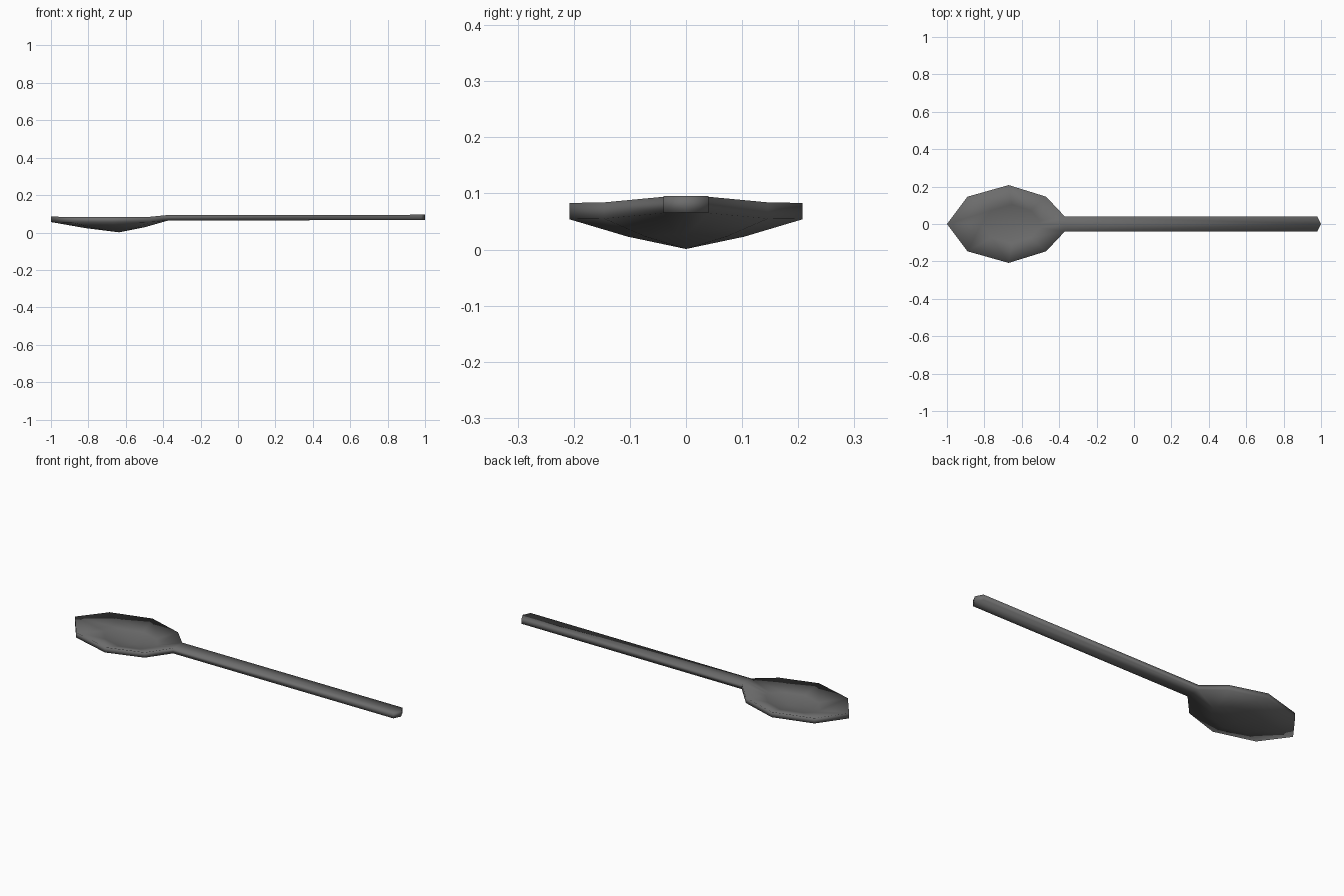
import bpy
import bmesh
from mathutils import Vector

cube = bpy.data.objects.get("Cube")
if cube:
    bpy.data.objects.remove(cube)

THICK = 0.029
NECK_Z, RIM_Z, MID_Z = 0.065, 0.054, 0.023

# Dark metal
metal = bpy.data.materials.new("dark grey metal")
metal.use_nodes = True
grey = (0.15, 0.15, 0.15, 1)
metal.diffuse_color = grey
metal.node_tree.nodes["Principled BSDF"].inputs["Base Color"].default_value = grey

bm = bmesh.new()

# Rim outline from the bowl tip to the neck, mirrored to the other side
half = [(-0.89, 0.146, RIM_Z), (-0.67, 0.208, RIM_Z),
        (-0.47, 0.146, RIM_Z + 0.001), (-0.37, 0.04, NECK_Z)]
outline = [(-1, 0, RIM_Z + 0.002)] + half + [(-0.37, 0, NECK_Z)]
outline += [(x, -y, z) for x, y, z in reversed(half)]

# Bowl: rim ring, half-size ring and lowest point
centre = Vector((-0.635, 0, 0.001))
rim = [bm.verts.new(p) for p in outline]
mid = []
for p in outline:
    q = centre.lerp(Vector(p), 0.5)
    q.z = MID_Z + (p[2] - RIM_Z) * 0.4
    mid.append(bm.verts.new(q))
bottom = bm.verts.new(centre)
count = len(rim)
for i in range(count):
    j = (i + 1) % count
    bm.faces.new((rim[i], rim[j], mid[j], mid[i]))
    bm.faces.new((mid[i], mid[j], bottom))

# Handle: two long strips meeting at a blunt point
end = bm.verts.new((1, 0, NECK_Z + 0.001))
neck = count // 2
for side, index in ((1, neck - 1), (-1, neck + 1)):
    corner = bm.verts.new((0.98, side * 0.04, NECK_Z + 0.001))
    bm.faces.new((rim[index], corner, end, rim[neck]))

# Thickness: lift a copy of the sheet and close the edge
lifted = bmesh.ops.extrude_face_region(bm, geom=bm.faces[:], use_keep_orig=True)
top = [g for g in lifted["geom"] if isinstance(g, bmesh.types.BMVert)]
bmesh.ops.translate(bm, verts=top, vec=(0, 0, THICK))
bmesh.ops.recalc_face_normals(bm, faces=bm.faces[:])
for face in bm.faces:
    face.smooth = True

mesh = bpy.data.meshes.new("spoon")
bm.to_mesh(mesh)
bm.free()
mesh.materials.append(metal)
spoon = bpy.data.objects.new("spoon", mesh)
bpy.context.collection.objects.link(spoon)
